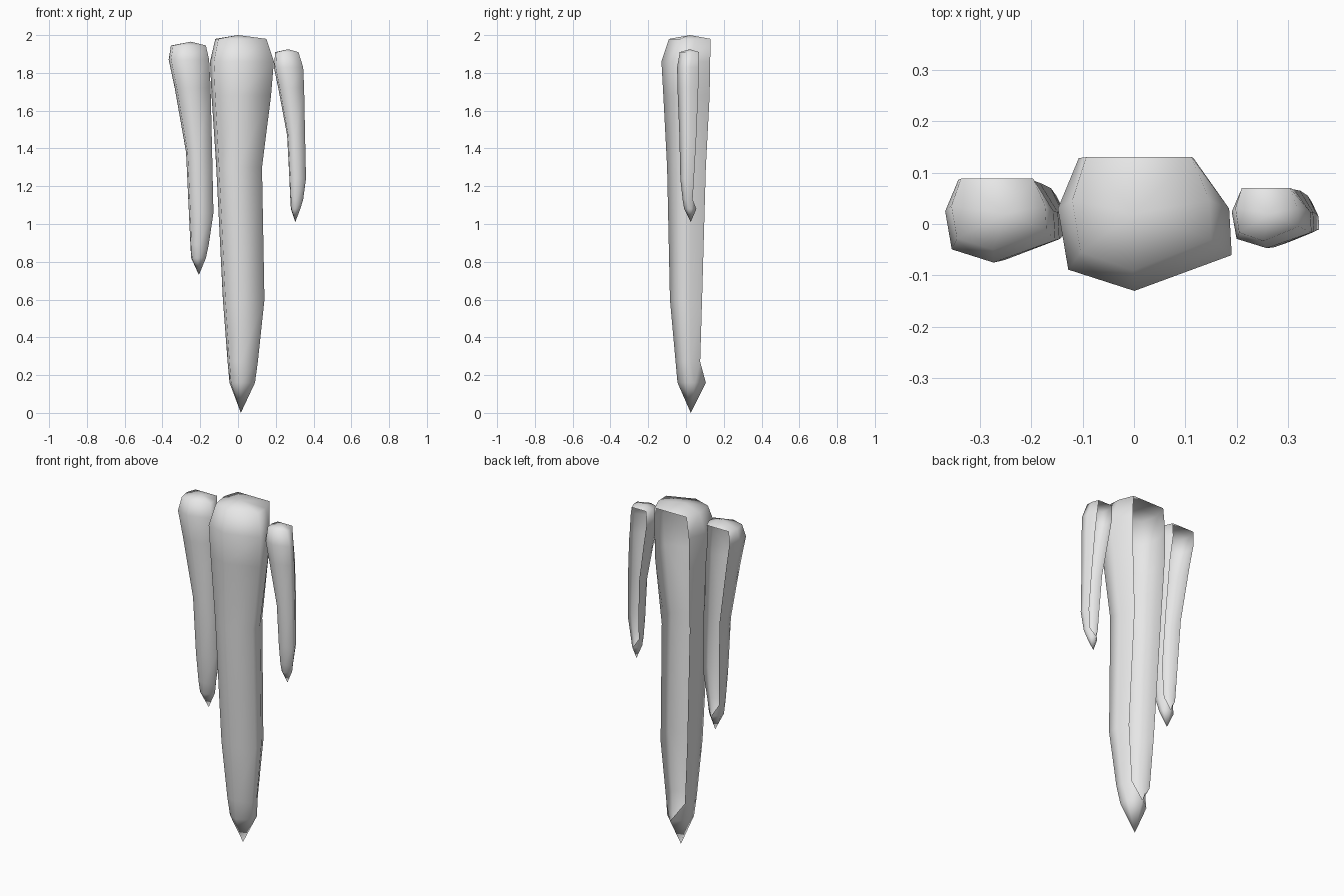
import bpy
import bmesh

cube = bpy.data.objects.get("Cube")
if cube:
    bpy.data.objects.remove(cube)

ice = bpy.data.materials.new("pale_grey")
ice.use_nodes = True
ice.diffuse_color = (0.8, 0.8, 0.8, 1)
ice.node_tree.nodes["Principled BSDF"].inputs["Base Color"].default_value = (0.8, 0.8, 0.8, 1)

# Side and front corners of the cross-section, as fractions of its bounds
SECTION = [(0.985, 0.62), (1, 0.27), (0.44, 0), (0.06, 0.16), (0, 0.62)]
# Back corners as x fractions, one pair per ring; they meet at the last ring
BACK = [(0.1, 0.86), (0.12, 0.78), (0.1, 0.8), (0.07, 0.82), (0.06, 0.84), (0.06, 0.82), (0.55, 0.55)]


def icicle(name, rings, top, tip):
    """Shell with an open back; each ring is z, x min, x max, y min, y max."""
    bm = bmesh.new()
    loops = []
    for (z, x0, x1, y0, y1), (left, right) in zip(rings, BACK):
        points = [(right, 1)] + SECTION + [(left, 1)]
        loops.append([bm.verts.new((x0 + u * (x1 - x0), y0 + v * (y1 - y0), z)) for u, v in points])
    # Outer walls, leaving the back open
    for a, b in zip(loops, loops[1:]):
        for i in range(len(a) - 1):
            bm.faces.new((a[i], a[i + 1], b[i + 1], b[i]))
    # Domed cap and pointed tip
    cap, point = bm.verts.new(top), bm.verts.new(tip)
    first, last = loops[0], loops[-1]
    for i in range(len(first)):
        bm.faces.new((first[i - 1], cap, first[i]))
    for i in range(len(last) - 1):
        bm.faces.new((last[i], last[i + 1], point))
    bmesh.ops.remove_doubles(bm, verts=bm.verts[:], dist=0.0001)
    bmesh.ops.recalc_face_normals(bm, faces=bm.faces[:])
    # Make sure the outside faces outward
    front = min(bm.faces, key=lambda f: f.calc_center_median().y)
    if front.normal.y > 0:
        bmesh.ops.reverse_faces(bm, faces=bm.faces[:])
    for face in bm.faces:
        face.smooth = True
    mesh = bpy.data.meshes.new(name)
    bm.to_mesh(mesh)
    bm.free()
    mesh.materials.append(ice)
    bpy.context.collection.objects.link(bpy.data.objects.new(name, mesh))


icicle("large_icicle", [
    (1.98, -0.12, 0.15, -0.09, 0.13),
    (1.86, -0.148, 0.19, -0.13, 0.128),
    (1.68, -0.14, 0.175, -0.12, 0.125),
    (1.3, -0.115, 0.127, -0.1, 0.105),
    (0.6, -0.08, 0.14, -0.085, 0.085),
    (0.27, -0.055, 0.105, -0.055, 0.075),
    (0.16, -0.045, 0.09, -0.045, 0.105)], (0, 0.02, 2), (0.015, 0.025, 0))

icicle("medium_icicle", [
    (1.945, -0.355, -0.17, -0.05, 0.088),
    (1.87, -0.367, -0.153, -0.075, 0.086),
    (1.72, -0.335, -0.145, -0.07, 0.08),
    (1.38, -0.275, -0.137, -0.055, 0.07),
    (1.06, -0.26, -0.13, -0.045, 0.055),
    (0.89, -0.252, -0.155, -0.025, 0.045),
    (0.82, -0.248, -0.17, -0.015, 0.06)], (-0.25, 0.02, 1.965), (-0.207, 0.025, 0.73))

icicle("small_icicle", [
    (1.91, 0.197, 0.32, -0.033, 0.07),
    (1.83, 0.19, 0.345, -0.047, 0.067),
    (1.72, 0.213, 0.35, -0.045, 0.065),
    (1.47, 0.26, 0.355, -0.035, 0.055),
    (1.24, 0.272, 0.36, -0.03, 0.042),
    (1.13, 0.277, 0.345, -0.018, 0.035),
    (1.08, 0.28, 0.33, -0.01, 0.055)], (0.265, 0.02, 1.925), (0.303, 0.025, 1.01))
